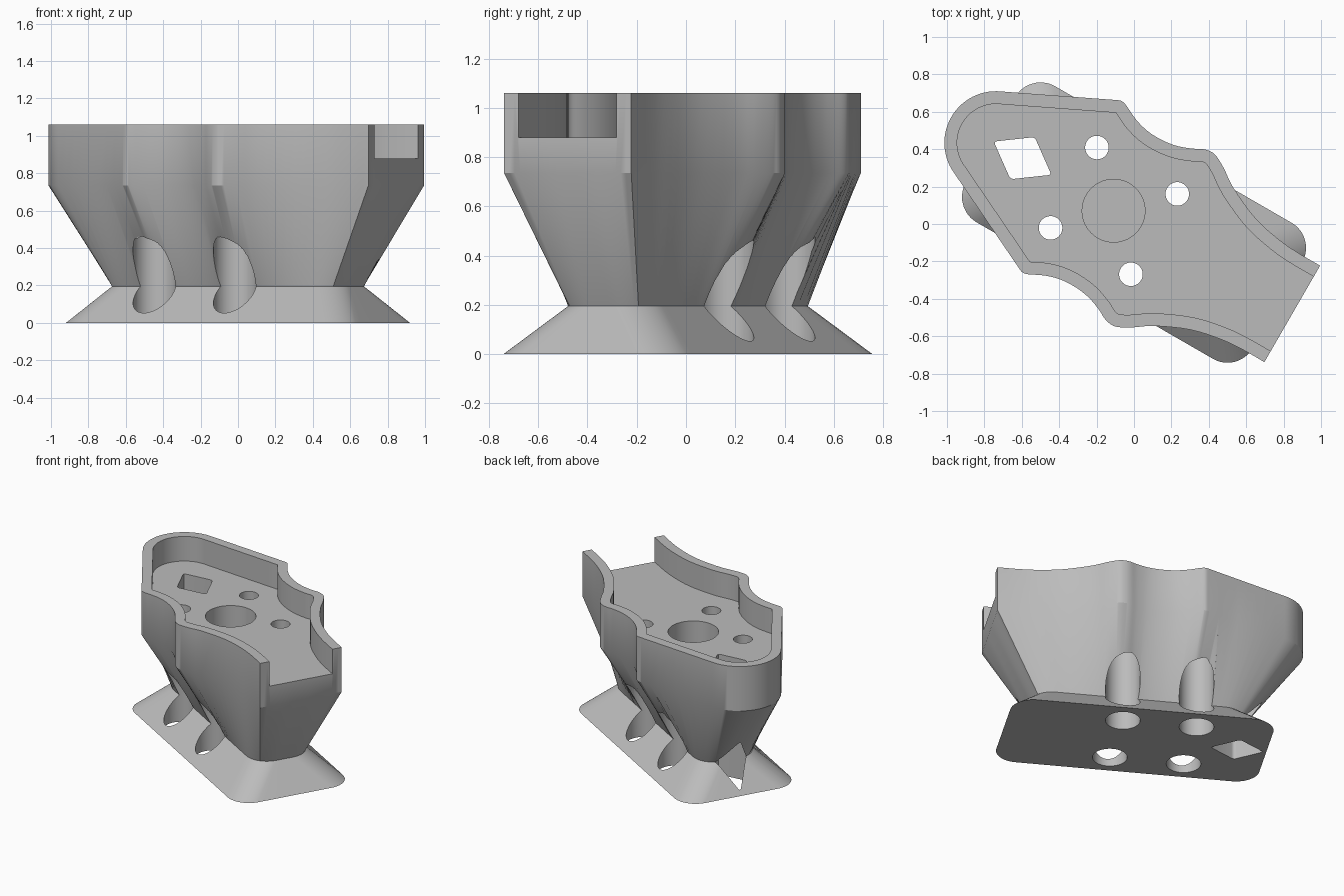
import bpy
from math import cos, sin, pi, radians
from mathutils import Vector
from mathutils.geometry import intersect_point_line

if "Cube" in bpy.data.objects:
    bpy.data.objects.remove(bpy.data.objects["Cube"])

TURN = radians(-30)          # long axis of the mount
CENTRE = Vector((0.0, 0.008))
FOOT_Z, SHOULDER_Z, FLOOR_Z, TOP_Z = 0.195, 0.735, 0.88, 1.06
WALL = 0.068
END = 0.977

grey = bpy.data.materials.new("light grey")
grey.use_nodes = True
grey.diffuse_color = (0.5, 0.5, 0.5, 1)
grey.node_tree.nodes["Principled BSDF"].inputs["Base Color"].default_value = (0.5, 0.5, 0.5, 1)


def skin(name, rings):
    """Closed solid through rings of (points, height)."""
    n = len(rings[0][0])
    verts = [(p[0], p[1], z) for pts, z in rings for p in pts]
    faces = [tuple(reversed(range(n)))]
    for r in range(len(rings) - 1):
        for i in range(n):
            j = (i + 1) % n
            faces.append((r * n + i, r * n + j, (r + 1) * n + j, (r + 1) * n + i))
    faces.append(tuple(range((len(rings) - 1) * n, len(rings) * n)))
    mesh = bpy.data.meshes.new(name)
    mesh.from_pydata(verts, [], faces)
    mesh.update()
    mesh.materials.append(grey)
    obj = bpy.data.objects.new(name, mesh)
    bpy.context.scene.collection.objects.link(obj)
    return obj


def smooth_path(pts, steps=4):
    """Catmull-Rom curve through the points."""
    pts = [Vector(p) for p in pts]
    ext = [pts[0] * 2 - pts[1]] + pts + [pts[-1] * 2 - pts[-2]]
    out = []
    for a, b, c, d in zip(ext, ext[1:], ext[2:], ext[3:]):
        for s in range(steps):
            t = s / steps
            out.append(0.5 * (2 * b + (c - a) * t + (2 * a - 5 * b + 4 * c - d) * t ** 2
                              + (3 * b - a - 3 * c + d) * t ** 3))
    return out + [pts[-1]]


def circle(u, v, r, n=48):
    return [(u + r * cos(2 * pi * i / n), v + r * sin(2 * pi * i / n)) for i in range(n)]


def extents(mesh):
    return [max(v.co[k] for v in mesh.vertices) - min(v.co[k] for v in mesh.vertices)
            for k in range(3)]


def cut(obj, cutter):
    """Subtract the cutter, taking the first solver that keeps the solid whole."""
    cutter.hide_render = True
    size = extents(obj.data)
    mod = obj.modifiers.new("cut", "BOOLEAN")
    mod.operation, mod.object = "DIFFERENCE", cutter
    result = None
    for solver in ("EXACT", "MANIFOLD", "FLOAT"):
        mod.solver = solver
        graph = bpy.context.evaluated_depsgraph_get()
        graph.update()
        mesh = bpy.data.meshes.new_from_object(obj.evaluated_get(graph))
        if len(mesh.polygons) and all(abs(a - b) < 0.01 for a, b in zip(extents(mesh), size)):
            result = mesh
            break
    obj.modifiers.remove(mod)
    if result:
        obj.data = result
    bpy.data.objects.remove(cutter)


# Half outline of the tray: waved flank, straight run, round nose
flank = smooth_path([(END, 0.298), (0.85, 0.298), (0.72, 0.308), (0.55, 0.345), (0.37, 0.425),
                     (0.27, 0.492), (0.2, 0.529), (0.16, 0.533), (0.12, 0.523), (0.07, 0.497),
                     (0, 0.471), (-0.07, 0.458), (-0.14, 0.456), (-0.2, 0.463), (-0.26, 0.48),
                     (-0.31, 0.502), (-0.355, 0.524), (-0.385, 0.529), (-0.415, 0.517)])
nose_start = Vector((-0.964, 0.252))
run = [flank[-1].lerp(nose_start, i / 8) for i in range(1, 8)]
nose = [Vector((-0.852 + 0.276 * cos(a), 0.276 * sin(a)))
        for a in (radians(114 + 66 * i / 14) for i in range(15))]
half = flank + run + nose
side = half + [Vector((p.x, -p.y)) for p in reversed(half[:-1])]
end_edge = [Vector((END, -0.298 + 0.596 * i / 24)) for i in range(1, 24)]
outline = side + end_edge

# Waist and foot are rounded rectangles matched to the outline
waist, foot = [], []
for p in outline:
    q = Vector((p.x * 0.85, p.y))
    core = Vector((max(-0.57, min(0.57, q.x)), max(-0.06, min(0.06, q.y))))
    out = (q - core).normalized()
    waist.append(core + out * 0.15)
    foot.append(Vector((core.x * 0.73 / 0.57, core.y * 0.265 / 0.06)) + out * 0.155)

body = skin("mount_body", [(foot, 0), (waist, FOOT_Z), (outline, SHOULDER_Z), (outline, TOP_Z)])


# Tray pocket: outline moved inwards, open at the square end
def clearance(p):
    best = 9
    for a, b in zip(side, side[1:]):
        t = intersect_point_line(p, a, b)[1]
        best = min(best, (p - a.lerp(b, max(0, min(1, t)))).length)
    return best


inner = []
for i, p in enumerate(side):
    d = (side[min(i + 1, len(side) - 1)] - side[max(i - 1, 0)]).normalized()
    q = p + Vector((-d.y, d.x)) * WALL
    if clearance(q) > WALL - 0.002 and (not inner or (q - inner[-1]).dot(d) > 0):
        inner.append(q)
lip = inner[0].y
inner = [Vector((1.2, lip))] + inner + [Vector((1.2, -lip))]
cut(body, skin("pocket_cutter", [(inner, FLOOR_Z), (inner, 1.3)]))

# Central blind bore
bore = circle(-0.126, 0, 0.168, 64)
cut(body, skin("bore_cutter", [(bore, 0.25), (bore, 1.0)]))

# Bolt holes with wide tool access from below
for u in (-0.372, 0.124):
    for v in (-0.248, 0.248):
        wide, slim = circle(u, v, 0.115), circle(u, v, 0.063)
        cut(body, skin("bolt_cutter", [(wide, -0.1), (wide, 0.72), (slim, 0.7201), (slim, 1.0)]))

# Diamond shaft with eased corners
tips = [Vector((0.178, 0)), Vector((0, 0.13)), Vector((-0.178, 0)), Vector((0, -0.13))]
diamond = []
for i, tip in enumerate(tips):
    a, b = tip.lerp(tips[i - 1], 0.09), tip.lerp(tips[(i + 1) % 4], 0.09)
    for t in (0, 0.25, 0.5, 0.75, 1):
        diamond.append(a * (1 - t) ** 2 + tip * 2 * t * (1 - t) + b * t * t + Vector((-0.688, 0)))
cut(body, skin("shaft_cutter", [(diamond, -0.1), (diamond, 1.0)]))

# Turn into place and shade
body.rotation_euler.z = TURN
body.location = (CENTRE.x, CENTRE.y, 0)
bpy.context.view_layer.objects.active = body
body.select_set(True)
bpy.ops.object.shade_smooth_by_angle(angle=radians(30))
